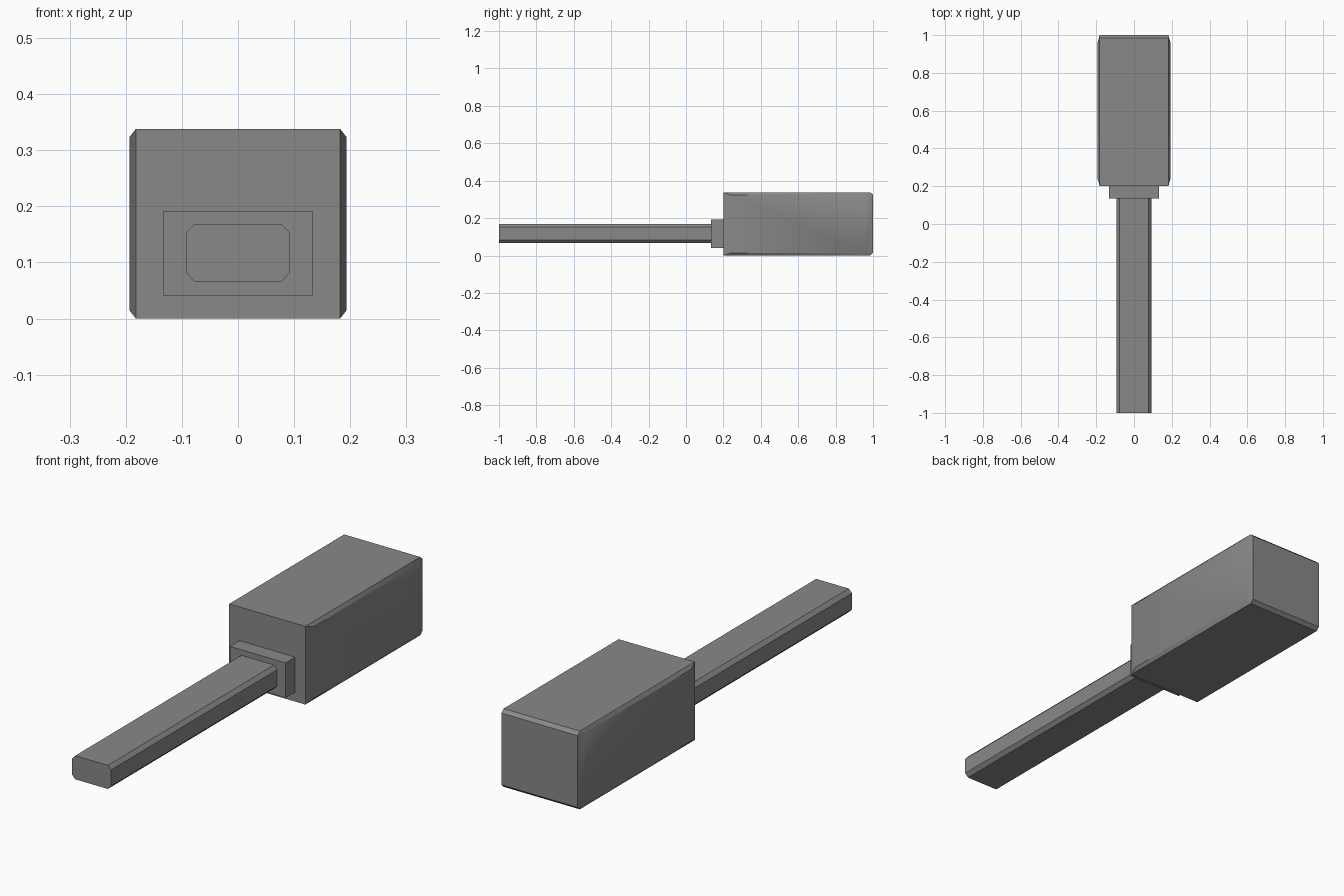
import bpy, bmesh, math

cube = bpy.data.objects.get("Cube")
if cube:
    bpy.data.objects.remove(cube, do_unlink=True)

# Single grey finish
grey = bpy.data.materials.new("grey")
grey.use_nodes = True
colour = (0.25, 0.25, 0.25, 1)
grey.diffuse_color = colour
grey.node_tree.nodes["Principled BSDF"].inputs["Base Color"].default_value = colour


def hull_part(name, corners, smooth=False):
    """Convex part from its +x corners, mirrored across x."""
    bm = bmesh.new()
    for x, y, z in corners:
        for side in (-1, 1):
            bm.verts.new((side * x, y, z))
    bmesh.ops.convex_hull(bm, input=bm.verts)
    bmesh.ops.dissolve_limit(bm, angle_limit=math.radians(1),
                             verts=bm.verts, edges=bm.edges)
    bmesh.ops.recalc_face_normals(bm, faces=bm.faces)
    mesh = bpy.data.meshes.new(name)
    bm.to_mesh(mesh)
    bm.free()
    mesh.materials.append(grey)
    obj = bpy.data.objects.new(name, mesh)
    bpy.context.collection.objects.link(obj)
    if smooth:
        bpy.ops.object.select_all(action='DESELECT')
        obj.select_set(True)
        bpy.context.view_layer.objects.active = obj
        bpy.ops.object.shade_smooth_by_angle(angle=math.radians(30))
    return obj


# Head block: sharp front rim, chamfered sides and back
head = []
mid, half, chamfer = 0.169, 0.169, 0.014
for s in (-1, 1):
    outer, inner = mid + s * half, mid + s * (half - chamfer)
    head += [(0.182, 0.2, outer),     # front rim
             (0.193, 0.24, inner),    # side, front end
             (0.193, 0.96, inner),    # side, back end
             (0.182, 0.985, outer),   # top and bottom, back end
             (0.182, 1.0, inner)]     # back face
hull_part("head_block", head, smooth=True)

# Collar between head and handle
hull_part("collar", [(0.133, y, z) for y in (0.135, 0.2) for z in (0.041, 0.192)])

# Handle: long bar with an eight-sided section
section = [(0.093, 0.082), (0.078, 0.066), (0.093, 0.152), (0.078, 0.168)]
hull_part("handle", [(x, y, z) for y in (-1.0, 0.135) for x, z in section])
